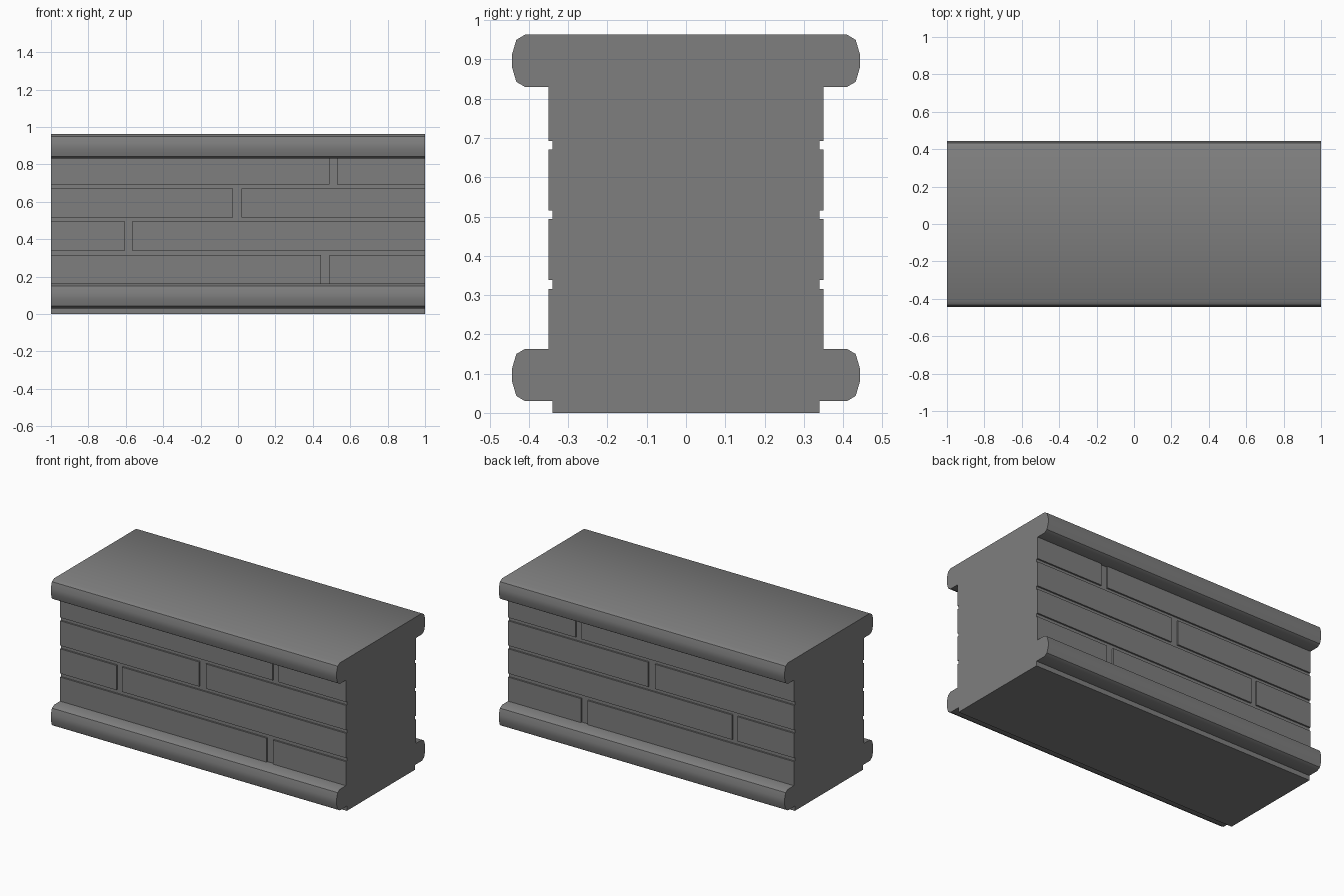
import bpy, bmesh

if "Cube" in bpy.data.objects:
    bpy.data.objects.remove(bpy.data.objects["Cube"])

stone = bpy.data.materials.new("grey stone")
stone.diffuse_color = (0.21, 0.21, 0.21, 1)
stone.use_nodes = True
stone.node_tree.nodes["Principled BSDF"].inputs["Base Color"].default_value = stone.diffuse_color

HALF_X = 1.0
CORE_Y, BRICK_Y = 0.34, 0.35


def finish(bm, name):
    bmesh.ops.recalc_face_normals(bm, faces=bm.faces)
    mesh = bpy.data.meshes.new(name)
    bm.to_mesh(mesh)
    bm.free()
    mesh.materials.append(stone)
    obj = bpy.data.objects.new(name, mesh)
    bpy.context.collection.objects.link(obj)
    return obj


# Wall body: half profile (y, z) with two rounded mouldings, mirrored and extruded
round_edge = [(0.41, 0.0), (0.432, 0.013), (0.443, 0.05),
              (0.443, 0.083), (0.432, 0.12), (0.41, 0.133)]
half = [(CORE_Y, 0.0), (CORE_Y, 0.03)]
half += [(y, z + 0.03) for y, z in round_edge]
half += [(CORE_Y, 0.163), (CORE_Y, 0.83)]
half += [(y, z + 0.83) for y, z in round_edge]
profile = half + [(-y, z) for y, z in reversed(half)]

bm = bmesh.new()
face = bm.faces.new([bm.verts.new((-HALF_X, y, z)) for y, z in profile])
ext = bmesh.ops.extrude_face_region(bm, geom=[face])
for v in ext["geom"]:
    if isinstance(v, bmesh.types.BMVert):
        v.co.x = HALF_X
body = finish(bm, "wall_body")
bpy.context.view_layer.objects.active = body
body.select_set(True)
bpy.ops.object.shade_smooth_by_angle(angle=0.72)
body.select_set(False)

# Brick courses: (bottom, top, joint start, joint end), same on front and back
courses = [
    (0.163, 0.315, 0.445, 0.490),
    (0.338, 0.494, -0.605, -0.568),
    (0.515, 0.671, -0.028, 0.020),
    (0.692, 0.830, 0.488, 0.530),
]
for side, label in ((-1, "front"), (1, "back")):
    bm = bmesh.new()
    for z0, z1, j0, j1 in courses:
        for x0, x1 in ((-HALF_X, j0), (j1, HALF_X)):
            ring = [(x0, z0), (x1, z0), (x1, z1), (x0, z1)]
            inner = [bm.verts.new((x, side * CORE_Y, z)) for x, z in ring]
            outer = [bm.verts.new((x, side * BRICK_Y, z)) for x, z in ring]
            # wind every face outwards (open at the wall side)
            quads = [outer] + [[inner[i], inner[(i + 1) % 4], outer[(i + 1) % 4], outer[i]]
                               for i in range(4)]
            for q in quads:
                bm.faces.new(q if side < 0 else q[::-1])
    finish(bm, label + "_bricks")
